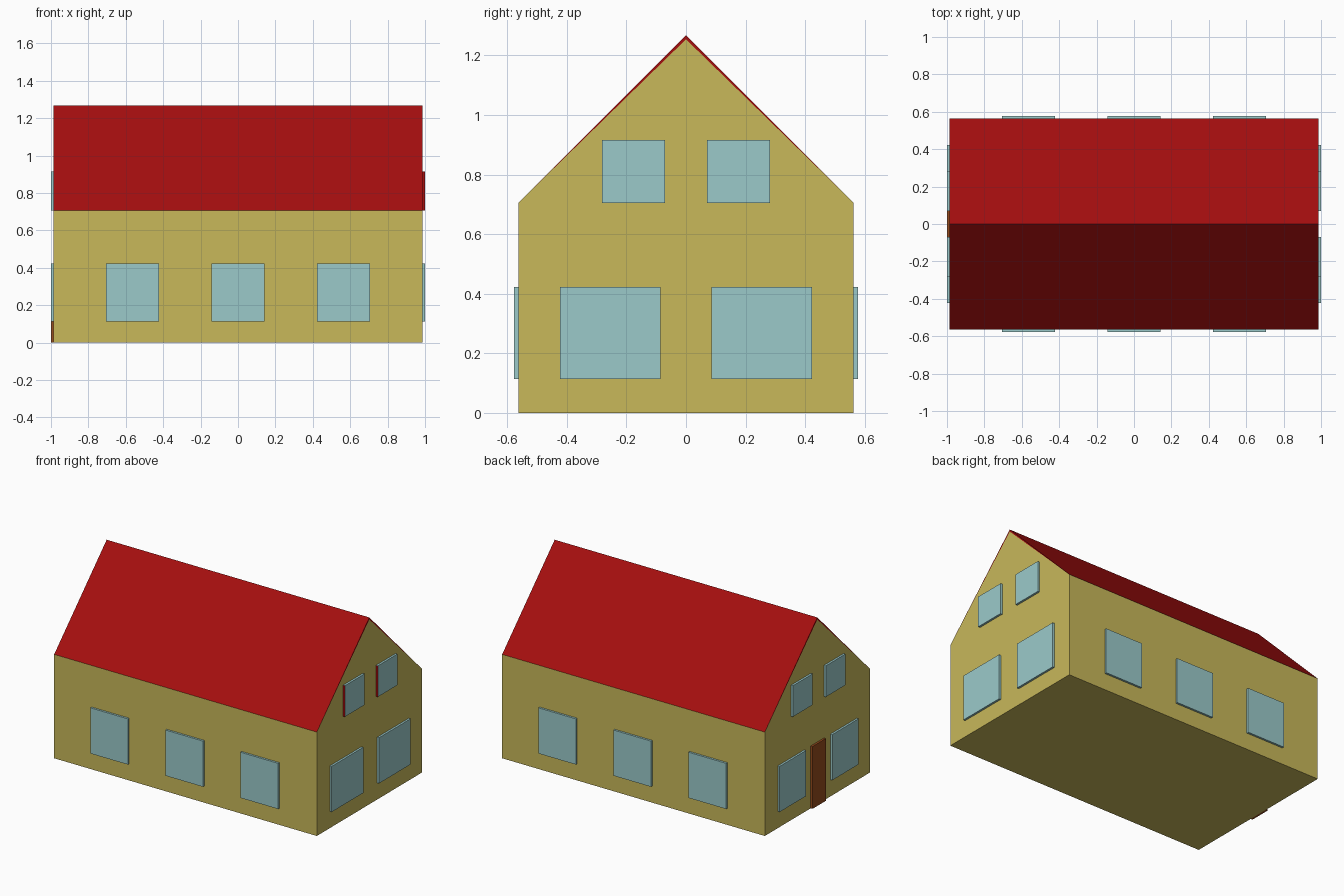
import bpy, bmesh

if "Cube" in bpy.data.objects:
    bpy.data.objects.remove(bpy.data.objects["Cube"])

HX, HY, EAVE, RIDGE = 0.986, 0.563, 0.705, 1.268
RELIEF, EMBED = 0.014, 0.005   # how far plates stand out of / sink into a wall


def material(name, rgb):
    m = bpy.data.materials.new(name)
    m.diffuse_color = (*rgb, 1)
    m.use_nodes = True
    m.node_tree.nodes["Principled BSDF"].inputs["Base Color"].default_value = m.diffuse_color
    return m


YELLOW = material("wall_yellow", (0.578, 0.479, 0.102))
RED = material("roof_red", (0.376, 0.0044, 0.0048))
GLASS = material("window_blue", (0.328, 0.591, 0.591))
BROWN = material("door_brown", (0.30, 0.07, 0.012))


def finish(name, bm, *mats):
    bmesh.ops.recalc_face_normals(bm, faces=bm.faces)
    me = bpy.data.meshes.new(name)
    bm.to_mesh(me)
    bm.free()
    for m in mats:
        me.materials.append(m)
    ob = bpy.data.objects.new(name, me)
    bpy.context.collection.objects.link(ob)
    return ob


def prism(name, profile, mat):
    """Extrude a (y, z) profile along the length of the house."""
    bm = bmesh.new()
    face = bm.faces.new([bm.verts.new((-HX, y, z)) for y, z in profile])
    new = bmesh.ops.extrude_face_region(bm, geom=[face])["geom"]
    verts = [v for v in new if isinstance(v, bmesh.types.BMVert)]
    bmesh.ops.translate(bm, verts=verts, vec=(2 * HX, 0, 0))
    if face not in bm.faces or len([f for f in bm.faces if f.calc_center_median().x < -HX + 1e-4]) == 0:
        bm.faces.new([v for v in bm.verts if v.co.x < 0])
    return finish(name, bm, mat)


def box(name, lo, hi, *mats):
    bm = bmesh.new()
    bmesh.ops.create_cube(bm, size=1)
    for v in bm.verts:
        v.co = [lo[i] if v.co[i] < 0 else hi[i] for i in range(3)]
    return finish(name, bm, *mats)


def side_plate(name, side, y0, y1, z0, z1, *mats):
    """Plate on the gable wall, side = -1 left or 1 right."""
    xs = sorted((side * (HX - EMBED), side * (HX + RELIEF)))
    return box(name, (xs[0], y0, z0), (xs[1], y1, z1), *mats)


# House body with gables, and the thin roof tapering to the eaves
prism("house_body", [(-HY, 0), (HY, 0), (HY, EAVE), (0, RIDGE - 0.014), (-HY, EAVE)], YELLOW)
prism("roof", [(-HY, EAVE), (0, RIDGE - 0.014), (HY, EAVE), (0, RIDGE)], RED)

# Three windows on each long wall
for side, label in ((-1, "front"), (1, "back")):
    ys = sorted((side * (HY - EMBED), side * (HY + RELIEF)))
    for i in (-1, 0, 1):
        x = i * 0.5635
        box(f"{label}_window_{i + 2}", (x - 0.141, ys[0], 0.113), (x + 0.141, ys[1], 0.423), GLASS)

# Gable windows: a lower and an upper pair on each end
for side, label, inner in ((-1, "left", 0.141), (1, "right", 0.085)):
    for s in (-1, 1):
        pos = "a" if s < 0 else "b"
        y0, y1 = sorted((s * inner, s * 0.423))
        side_plate(f"{label}_lower_window_{pos}", side, y0, y1, 0.113, 0.423, GLASS)
        y0, y1 = sorted((s * 0.0705, s * 0.282))
        win = side_plate(f"{label}_upper_window_{pos}", side, y0, y1, 0.705, 0.916, GLASS, RED)
        # The right upper panes have a red edge towards the front
        if side > 0:
            for p in win.data.polygons:
                p.material_index = int(p.normal.y < -0.5)

# Door on the left end
side_plate("door", -1, -0.0705, 0.0705, 0.0, 0.423, BROWN)
